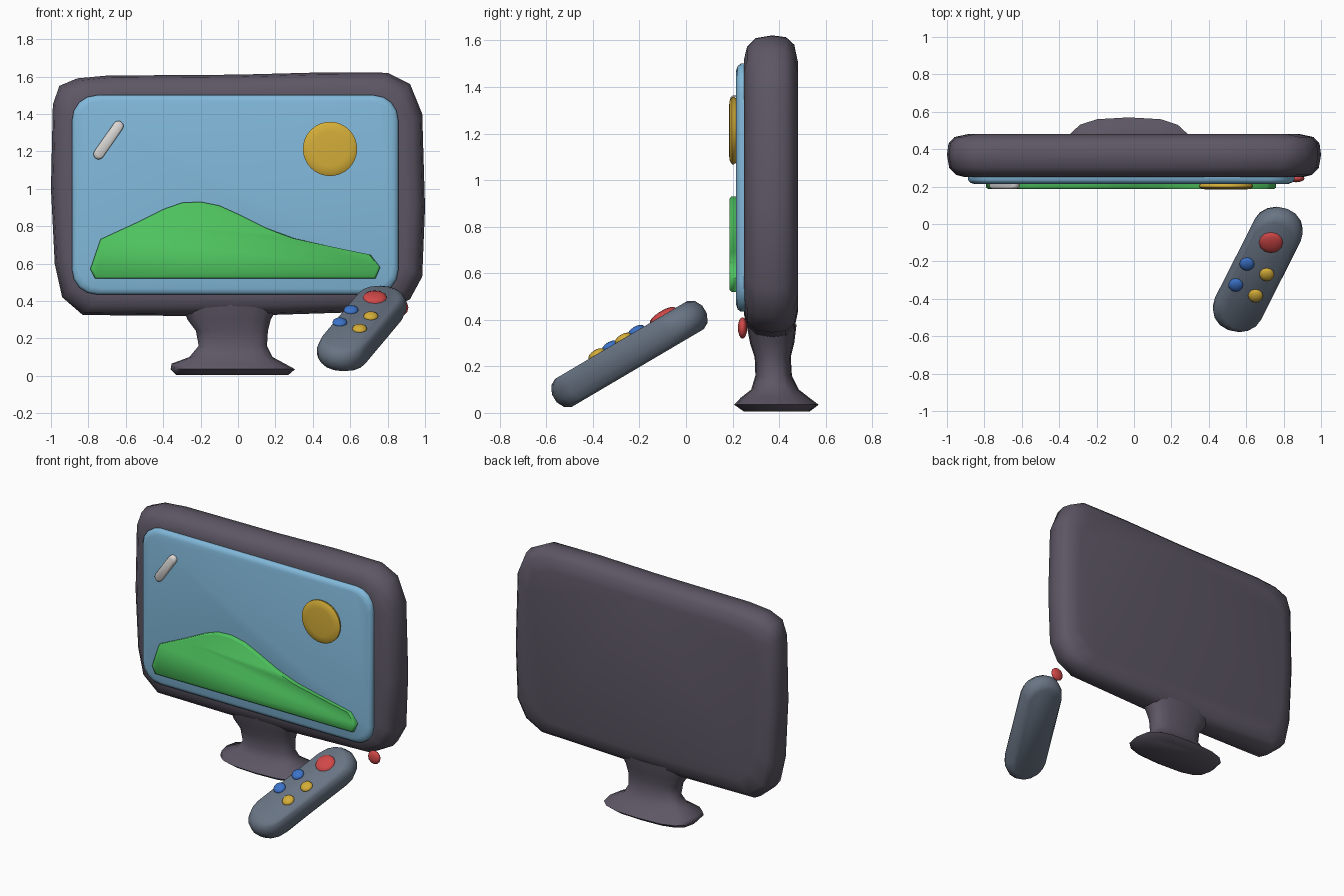
import bpy, bmesh
from math import cos, sin, pi, radians
from mathutils import Matrix, Vector

default = bpy.data.objects.get("Cube")
if default:
    bpy.data.objects.remove(default, do_unlink=True)


def material(name, rgb):
    m = bpy.data.materials.new(name)
    m.use_nodes = True
    m.diffuse_color = (*rgb, 1)
    m.node_tree.nodes["Principled BSDF"].inputs["Base Color"].default_value = (*rgb, 1)
    return m


charcoal = material("charcoal plastic", (0.11, 0.095, 0.13))
sky = material("sky blue", (0.22, 0.48, 0.70))
green = material("grass green", (0.075, 0.54, 0.11))
yellow = material("golden yellow", (0.66, 0.42, 0.04))
red = material("red", (0.64, 0.065, 0.065))
blue = material("button blue", (0.045, 0.17, 0.58))
slate = material("slate grey", (0.14, 0.175, 0.23))
white = material("off white", (0.70, 0.68, 0.66))

UPRIGHT = Matrix.Rotation(pi / 2, 4, 'X')


def finish(name, bm, mat, matrix, angle=60):
    bmesh.ops.recalc_face_normals(bm, faces=bm.faces)
    mesh = bpy.data.meshes.new(name)
    bm.to_mesh(mesh)
    bm.free()
    mesh.materials.append(mat)
    mesh.shade_smooth()
    mesh.set_sharp_from_angle(angle=radians(angle))
    obj = bpy.data.objects.new(name, mesh)
    obj.matrix_world = matrix
    bpy.context.collection.objects.link(obj)
    return obj


def loft(name, rings, mat, matrix=Matrix(), angle=60):
    """Skin a stack of equal-length rings and cap both ends."""
    bm = bmesh.new()
    rows = [[bm.verts.new(p) for p in ring] for ring in rings]
    n = len(rows[0])
    for a, b in zip(rows, rows[1:]):
        for i in range(n):
            j = (i + 1) % n
            bm.faces.new((a[i], a[j], b[j], b[i]))
    bm.faces.new(rows[0])
    bm.faces.new(rows[-1])
    return finish(name, bm, mat, matrix, angle)


def plate(name, outline, layers, mat, matrix=UPRIGHT, angle=60):
    """Slab from an outline; each layer is (depth, inset)."""
    us, vs = zip(*outline)
    cu, cv = (min(us) + max(us)) / 2, (min(vs) + max(vs)) / 2
    hu, hv = max(us) - cu, max(vs) - cv
    rings = [[(cu + (u - cu) * (1 - k / hu), cv + (v - cv) * (1 - k / hv), -d)
              for u, v in outline] for d, k in layers]
    return loft(name, rings, mat, matrix, angle)


def rounded_rect(x0, x1, z0, z1, r, steps=4):
    pts = []
    for k, (cx, cz) in enumerate(((x1 - r, z1 - r), (x0 + r, z1 - r),
                                  (x0 + r, z0 + r), (x1 - r, z0 + r))):
        for i in range(steps + 1):
            a = (k + i / steps) * pi / 2
            pts.append((cx + r * cos(a), cz + r * sin(a)))
    return pts


def circle(cx, cz, r, n=32):
    return [(cx + r * cos(2 * pi * i / n), cz + r * sin(2 * pi * i / n)) for i in range(n)]


def capsule(a, b, r, steps=8):
    a, b = Vector(a), Vector(b)
    d = (b - a).normalized()
    side = Vector((d.y, -d.x))
    pts = []
    for centre, s in ((b, 1), (a, -1)):
        for i in range(steps + 1):
            t = pi * i / steps
            pts.append(tuple(centre + s * r * (side * cos(t) + d * sin(t))))
    return pts


def pebble(name, mat, matrix, radius, thick):
    bm = bmesh.new()
    bmesh.ops.create_uvsphere(bm, u_segments=12, v_segments=8, radius=1)
    bmesh.ops.scale(bm, vec=(radius, radius, thick), verts=bm.verts)
    return finish(name, bm, mat, matrix)


# Slightly uneven, soft-edged casing
casing = [(-1, 1.0), (-0.99, 1.45), (-0.955, 1.55), (-0.86, 1.59), (-0.7, 1.605),
          (0, 1.61), (0.45, 1.622), (0.8, 1.62), (0.92, 1.56), (0.985, 1.4),
          (1, 0.9), (0.985, 0.53), (0.92, 0.41), (0.8, 0.345), (0.17, 0.325),
          (-0.3, 0.32), (-0.83, 0.325), (-0.94, 0.42), (-0.98, 0.6)]
plate("casing", casing, [(0.25, 0.10), (0.262, 0.05), (0.30, 0.012), (0.37, 0),
                         (0.43, 0.008), (0.465, 0.04), (0.482, 0.12)], charcoal)

# Stand: neck flaring into an oval foot, sections are (z, x0, x1, y0, y1)
sections = [(0.005, -0.33, 0.27, 0.25, 0.53), (0.035, -0.36, 0.305, 0.207, 0.57),
            (0.065, -0.355, 0.25, 0.235, 0.53), (0.10, -0.26, 0.185, 0.28, 0.485),
            (0.16, -0.21, 0.155, 0.298, 0.455), (0.24, -0.225, 0.16, 0.295, 0.45),
            (0.30, -0.27, 0.175, 0.275, 0.465), (0.38, -0.30, 0.22, 0.26, 0.475)]


def oval(z, x0, x1, y0, y1, n=16, power=0.7):
    ring = []
    for i in range(n):
        c, s = cos(2 * pi * i / n), sin(2 * pi * i / n)
        c, s = (abs(c) ** power * (1 if c > 0 else -1), abs(s) ** power * (1 if s > 0 else -1))
        ring.append(((x0 + x1) / 2 + c * (x1 - x0) / 2, (y0 + y1) / 2 + s * (y1 - y0) / 2, z))
    return ring


loft("stand", [oval(*s) for s in sections], charcoal)

# Screen and the picture on it
plate("screen", rounded_rect(-0.887, 0.857, 0.435, 1.50, 0.13),
      [(0.215, 0.03), (0.222, 0.01), (0.235, 0), (0.26, 0)], sky)
hill = [(-0.79, 0.57), (-0.765, 0.52), (0.735, 0.52), (0.76, 0.58), (0.71, 0.645),
        (0.5, 0.69), (0.3, 0.735), (0.15, 0.79), (0, 0.865), (-0.1, 0.91),
        (-0.2, 0.93), (-0.3, 0.925), (-0.4, 0.89), (-0.55, 0.815), (-0.735, 0.73)]
plate("hill", hill, [(0.187, 0.01), (0.195, 0), (0.22, 0)], green)
plate("sun", circle(0.492, 1.213, 0.145),
      [(0.184, 0.05), (0.187, 0.018), (0.197, 0), (0.205, 0), (0.22, 0.01)], yellow)
plate("glint", capsule((-0.745, 1.185), (-0.64, 1.335), 0.028),
      [(0.188, 0.014), (0.193, 0.005), (0.20, 0), (0.22, 0)], white)

# Power light under the screen
pebble("power_light", red, Matrix.Translation((0.865, 0.243, 0.365)) @ UPRIGHT, 0.046, 0.02)

# Tilted remote control and its buttons
tilt = Matrix.Translation((0.662, -0.243, 0.253)) @ Matrix.Rotation(radians(30.5), 4, 'X')
plate("remote", capsule((-0.105, -0.24), (0.105, 0.24), 0.135),
      [(-0.07, 0.045), (-0.055, 0.018), (-0.02, 0), (0.02, 0), (0.055, 0.018), (0.07, 0.045)],
      slate, tilt)
buttons = [("power_button", red, 0.07, 0.208, 0.064),
           ("blue_button_upper", blue, -0.058, 0.075, 0.04),
           ("blue_button_lower", blue, -0.118, -0.055, 0.04),
           ("yellow_button_upper", yellow, 0.048, 0.01, 0.04),
           ("yellow_button_lower", yellow, -0.012, -0.122, 0.04)]
for name, mat, u, v, r in buttons:
    pebble(name, mat, tilt @ Matrix.Translation((u, v, 0.07)), r, 0.02)
